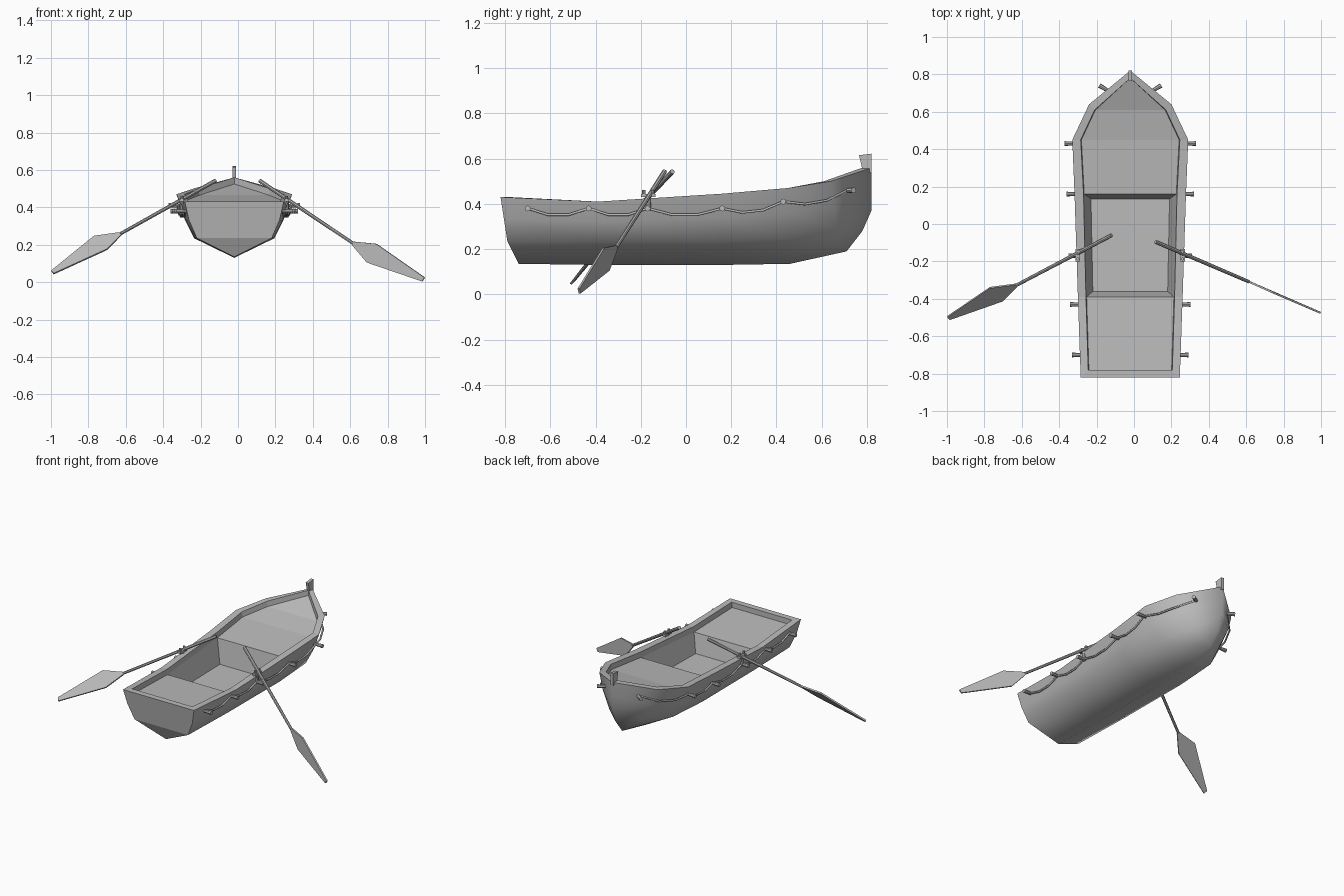
import bpy, bmesh
from mathutils import Vector

cube = bpy.data.objects.get("Cube")
if cube:
    bpy.data.objects.remove(cube)

CX = -0.02  # boat centreline
SIDES = (("left", 1), ("right", -1))

grey = bpy.data.materials.new("plain_grey")
grey.use_nodes = True
grey.diffuse_color = (0.5, 0.5, 0.5, 1)
grey.node_tree.nodes["Principled BSDF"].inputs["Base Color"].default_value = (0.5, 0.5, 0.5, 1)


def add_object(name, data):
    ob = bpy.data.objects.new(name, data)
    bpy.context.collection.objects.link(ob)
    data.materials.append(grey)
    return ob


def finish(name, bm):
    bmesh.ops.recalc_face_normals(bm, faces=bm.faces)
    mesh = bpy.data.meshes.new(name)
    bm.to_mesh(mesh)
    bm.free()
    return add_object(name, mesh)


def rod(bm, a, b, r1, r2, sides=8):
    """Frustum from a to b."""
    a, b = Vector(a), Vector(b)
    made = bmesh.ops.create_cone(bm, cap_ends=True, segments=sides,
                                 radius1=r1, radius2=r2, depth=(b - a).length)
    turn = (b - a).to_track_quat("Z", "Y").to_matrix().to_4x4()
    turn.translation = (a + b) / 2
    bmesh.ops.transform(bm, matrix=turn, verts=made["verts"])


def slab(bm, corners, offset):
    """Flat polygon thickened both ways along offset."""
    offset = Vector(offset)
    top = [bm.verts.new(Vector(c) + offset) for c in corners]
    low = [bm.verts.new(Vector(c) - offset) for c in corners]
    bm.faces.new(top)
    bm.faces.new(low[::-1])
    for i in range(len(top)):
        j = (i + 1) % len(top)
        bm.faces.new((top[i], low[i], low[j], top[j]))


# Stations, stern to bow, each as (half width, y, z)
GUNWALE = [(.265, -.82, .43), (.28, -.39, .41), (.298, .16, .445),
           (.31, .45, .47), (.22, .64, .5), (0, .82, .56)]
CHINE = [(.2, -.79, .235), (.212, -.39, .235), (.215, .16, .235),
         (.205, .46, .245), (.125, .67, .29), (0, .82, .37)]
KEEL = [(0, -.74, .135), (0, -.39, .13), (0, .16, .13),
        (0, .46, .135), (0, .71, .19), (0, .78, .28)]
INNER = [(.225, -.78), (.237, -.39), (.25, .16), (.265, .45), (.19, .61), (0, .78)]
FLOOR = {1: (.2, -.36, .25), 2: (.21, .135, .25)}
LAST = len(GUNWALE) - 1

# Hull: outer skin, rim, coaming, two decks and the well between them
bm = bmesh.new()


def row(points, s):
    return [bm.verts.new((CX + s * x, y, z)) for x, y, z in points]


middle = [tuple((p + q) / 2 + (.01 if k == 0 and p else 0) for k, (p, q) in enumerate(zip(g, c)))
          for g, c in zip(GUNWALE, CHINE)]
rim = [(x, y, g[2]) for (x, y), g in zip(INNER, GUNWALE)]
deck = [(max(x - .004, 0), y, z - .035) for x, y, z in rim]
decks, floors, skins = {}, {}, {}
for name, s in SIDES:
    skin = [row(p, s) for p in (GUNWALE, middle, CHINE, KEEL)]
    inside = [skin[0], row(rim, s), row(deck, s)]
    for group, smooth in ((skin, True), (inside, False)):
        for upper, lower in zip(group, group[1:]):
            for i in range(LAST):
                face = bm.faces.new((upper[i], upper[i + 1], lower[i + 1], lower[i]))
                face.smooth = smooth
    decks[s], skins[s] = inside[2], skin
    floors[s] = dict(zip(FLOOR, row(FLOOR.values(), s)))
    bm.faces.new((decks[s][1], decks[s][2], floors[s][2], floors[s][1]))
dl, dr, fl, fr = decks[1], decks[-1], floors[1], floors[-1]
for i in range(LAST):
    if i != 1:
        bm.faces.new((dl[i], dl[i + 1], dr[i + 1], dr[i]))
for i in FLOOR:
    bm.faces.new((dl[i], dr[i], fr[i], fl[i]))
bm.faces.new((fl[1], fl[2], fr[2], fr[1]))
# stern board and the stern ends of rim and coaming
for upper, lower in zip(range(3), range(1, 4)):
    bm.faces.new([skins[s][r][0] for s, r in ((1, upper), (1, lower), (-1, lower), (-1, upper))])
stern = {s: [skins[s][0][0]] for s in (1, -1)}
for s in stern:
    stern[s] += [next(v for v in bm.verts if (v.co - Vector((CX + s * p[0], p[1], p[2]))).length < 1e-5)
                 for p in (rim[0], deck[0])]
for k in range(2):
    bm.faces.new((stern[1][k], stern[1][k + 1], stern[-1][k + 1], stern[-1][k]))
bmesh.ops.remove_doubles(bm, verts=bm.verts, dist=.0005)
finish("hull", bm)

# Post on the bow
bm = bmesh.new()
slab(bm, [(CX, .765, .615), (CX, .82, .622), (CX, .82, .54), (CX, .785, .53)], (.01, 0, 0))
finish("bow_post", bm)


def half_width(y):
    """Gunwale half width at y."""
    for (x0, y0, _), (x1, y1, _) in zip(GUNWALE, GUNWALE[1:]):
        if y <= y1:
            return x0 + (x1 - x0) * (y - y0) / (y1 - y0)
    return 0


# Pegs along the sides with a rope slung between them
PEGS = [(-.7, .38), (-.43, .38), (-.17, .38), (.16, .38), (.43, .41), (.72, .46)]
for name, s in SIDES:
    bm = bmesh.new()
    path = []
    for i, (y, z) in enumerate(PEGS):
        x = half_width(y)
        lean = .03 if i == len(PEGS) - 1 else 0
        rod(bm, (CX + s * (x - .04), y - lean, z),
            (CX + s * (x + .043), y + lean * .7, z), .007, .013)
        path.append((y - lean / 3, z))
        if i < len(PEGS) - 1:
            y1, z1 = PEGS[i + 1]
            path += [(y + (y1 - y) * t, z + (z1 - z) * t - .028) for t in (.33, .67)]
    finish(name + "_pegs", bm)
    curve = bpy.data.curves.new(name + "_rope", "CURVE")
    curve.dimensions = "3D"
    curve.bevel_depth = .006
    curve.bevel_resolution = 1
    curve.use_fill_caps = True
    line = curve.splines.new("POLY")
    line.points.add(len(path) - 1)
    for point, (y, z) in zip(line.points, path):
        point.co = (CX + s * (half_width(y) - .008), y, z, 1)
    add_object(name + "_rope", curve)

# Oars: handle end, neck, then the blade outline from the neck round
OARS = {
    "right": [(-.12, -.06, .543), (-.63, -.328, .258),
              (-.77, -.34, .245), (-.998, -.495, .06), (-.985, -.51, .045), (-.7, -.41, .175)],
    "left": [(.115, -.095, .543), (.615, -.309, .208),
             (.74, -.365, .205), (.998, -.475, .025), (.985, -.47, .004), (.69, -.342, .105)],
}
for name, s in SIDES:
    handle, neck, *blade = [Vector(p) for p in OARS[name]]
    bm = bmesh.new()
    rod(bm, handle, neck, .011, .009)
    normal = (blade[0] - blade[3]).cross(blade[1] - neck).normalized()
    across = (blade[0] - blade[3]).normalized() * .01
    slab(bm, [neck - across, neck + across] + blade, normal * .005)
    finish(name + "_oar", bm)

    # Oarlock: stem, crossbar and two upright pins around the shaft
    bm = bmesh.new()
    x = CX + s * .28
    bar = [(x - .012, -.2, .437), (x + .012, -.2, .437), (x + .012, -.135, .437), (x - .012, -.135, .437)]
    slab(bm, bar, (0, 0, .007))
    rod(bm, (x, -.167, .37), (x, -.167, .437), .012, .012)
    for y in (-.187, -.147):
        rod(bm, (x, y, .437), (x, y, .462), .008, .008)
    finish(name + "_oarlock", bm)
